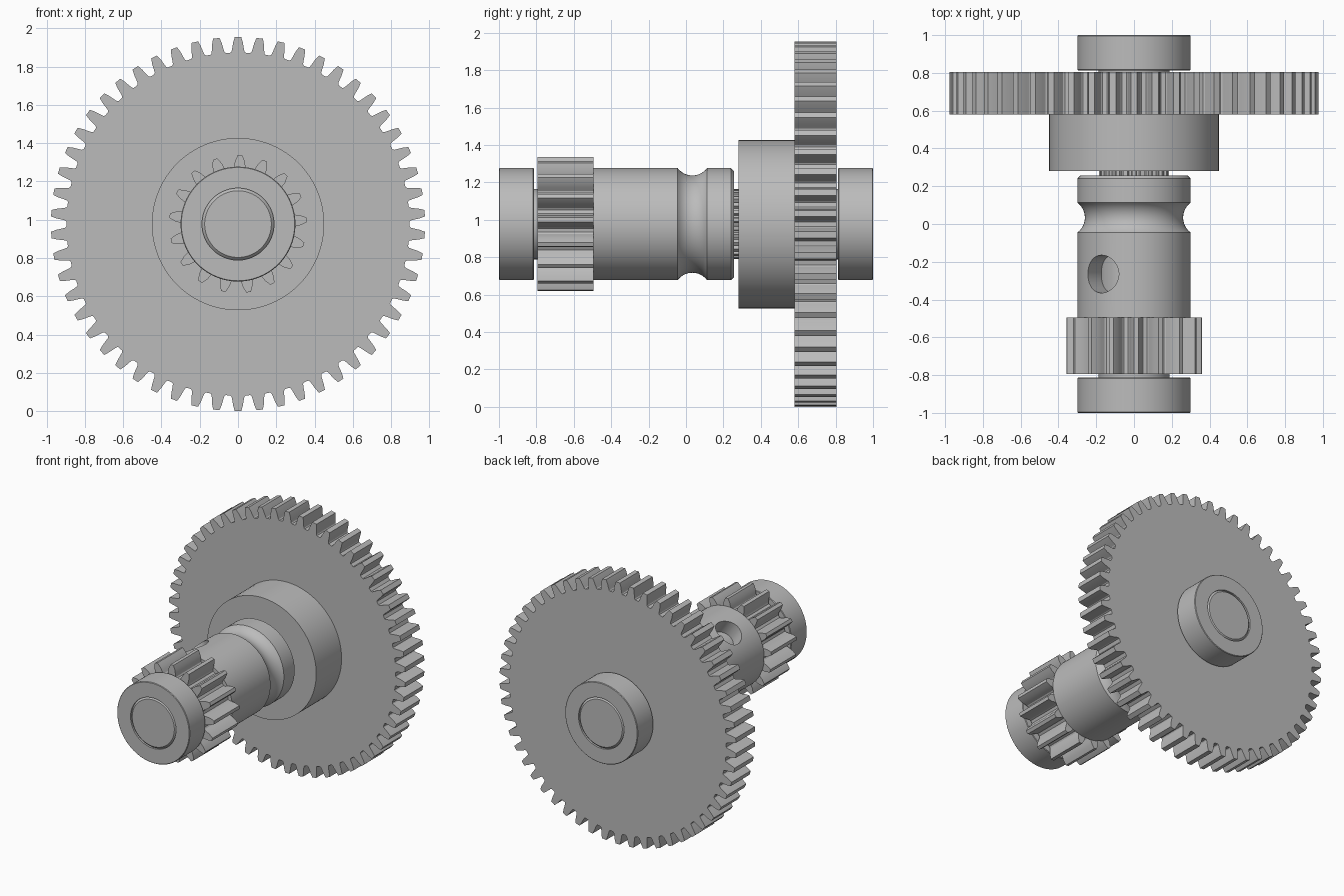
import bpy
import bmesh
from math import sin, cos, pi, radians, asin
from mathutils import Matrix, Vector

AXIS = Vector((0, 0, 0.977))   # the shaft runs along y at this height

old = bpy.data.objects.get("Cube")
if old:
    bpy.data.objects.remove(old, do_unlink=True)

steel = bpy.data.materials.new("grey steel")
steel.use_nodes = True
steel.diffuse_color = (0.5, 0.5, 0.5, 1)
steel.node_tree.nodes["Principled BSDF"].inputs["Base Color"].default_value = (0.5, 0.5, 0.5, 1)


def finish(name, bm):
    bmesh.ops.recalc_face_normals(bm, faces=bm.faces)
    mesh = bpy.data.meshes.new(name)
    bm.to_mesh(mesh)
    bm.free()
    mesh.materials.append(steel)
    obj = bpy.data.objects.new(name, mesh)
    bpy.context.collection.objects.link(obj)
    return obj


def smooth(obj):
    bpy.ops.object.select_all(action="DESELECT")
    obj.select_set(True)
    bpy.context.view_layer.objects.active = obj
    bpy.ops.object.shade_smooth_by_angle(angle=radians(25))


def revolve(name, profile, closed=False):
    """Spin a list of (y, radius) points about the shaft axis."""
    bm = bmesh.new()
    verts = [bm.verts.new(AXIS + Vector((0, y, r))) for y, r in profile]
    edges = [bm.edges.new(pair) for pair in zip(verts, verts[1:])]
    if closed:
        edges.append(bm.edges.new((verts[-1], verts[0])))
    bmesh.ops.spin(bm, geom=verts + edges, cent=AXIS, axis=(0, 1, 0),
                   angle=2 * pi, steps=96, use_duplicate=False)
    bmesh.ops.remove_doubles(bm, verts=bm.verts, dist=1e-5)
    return finish(name, bm)


def gear(name, teeth, root, tip, flank, y0, y1, phase=0.0):
    """Extrude a toothed outline; flank is (half width / pitch, height) pairs."""
    pitch = 2 * pi / teeth
    tooth = [(-f, h) for f, h in flank] + [(f, h) for f, h in reversed(flank)]
    bm = bmesh.new()
    outline = []
    for i in range(teeth):
        for f, h in tooth:
            a = (i + f) * pitch + phase
            r = root + (tip - root) * h
            outline.append(bm.verts.new(AXIS + Vector((r * sin(a), y0, r * cos(a)))))
    face = bm.faces.new(outline)
    ext = bmesh.ops.extrude_face_region(bm, geom=[face], use_keep_orig=True)
    moved = [g for g in ext["geom"] if isinstance(g, bmesh.types.BMVert)]
    bmesh.ops.translate(bm, verts=moved, vec=(0, y1 - y0, 0))
    smooth(finish(name, bm))


# Shaft with chamfered ends and a necked zone for the spline
R = 0.188
smooth(revolve("shaft", [
    (-1, 0), (-1, 0.174), (-0.986, R), (0.25, R), (0.25, 0.165),
    (0.29, 0.165), (0.29, R), (0.986, R), (1, 0.174), (1, 0)]))
gear("shaft_spline", 26, 0.166, 0.187, [(0.36, 0), (0.22, 1)], 0.25, 0.285)

# Bearing rings at both ends
for name, y0, y1 in (("front_bearing", -1, -0.813), ("rear_bearing", 0.813, 1)):
    c = 0.004
    smooth(revolve(name, [(y0, R), (y0, 0.3 - c), (y0 + c, 0.3),
                          (y1 - c, 0.3), (y1, 0.3 - c), (y1, R)], closed=True))

# Sleeve with a round groove and a chamfered rear edge
g0, g1, depth = -0.045, 0.113, 0.04
half = (g1 - g0) / 2
rad = (half ** 2 + depth ** 2) / (2 * depth)
sweep = asin(half / rad)
groove = []
for i in range(13):
    a = sweep * (i / 6 - 1)
    groove.append(((g0 + g1) / 2 + rad * sin(a), 0.3 - depth + rad * (1 - cos(a))))
sleeve = revolve("sleeve", [(-0.495, R), (-0.495, 0.3)] + groove +
                 [(0.24, 0.3), (0.256, 0.284), (0.256, R)], closed=True)

# Radial hole through the upper right wall of the sleeve
tilt = Matrix.Rotation(radians(-35), 4, "Y")
bm = bmesh.new()
bmesh.ops.create_cone(bm, cap_ends=True, segments=48, radius1=0.1, radius2=0.1,
                      depth=0.4, matrix=Matrix.Translation(AXIS + Vector((0, -0.265, 0)))
                      @ tilt @ Matrix.Translation((0, 0, 0.3)))
cutter = finish("hole_cutter", bm)
cutter.hide_render = True
cut = sleeve.modifiers.new("hole", "BOOLEAN")
cut.operation = "DIFFERENCE"
cut.solver = "EXACT"
cut.object = cutter
bpy.context.view_layer.objects.active = sleeve
bpy.ops.object.modifier_apply(modifier=cut.name)
bpy.data.objects.remove(cutter, do_unlink=True)
smooth(sleeve)

# Pinion, large gear and its hub
gear("pinion", 17, 0.272, 0.36,
     [(0.4, 0), (0.32, 0.1), (0.27, 0.35), (0.21, 0.65), (0.09, 1)],
     -0.795, -0.495, phase=0.03)
gear("large_gear", 54, 0.896, 0.977,
     [(0.38, 0), (0.32, 0.08), (0.28, 0.3), (0.23, 0.65), (0.15, 1)],
     0.58, 0.805)
smooth(revolve("gear_hub", [(0.28, R), (0.28, 0.45), (0.58, 0.45), (0.58, R)], closed=True))
